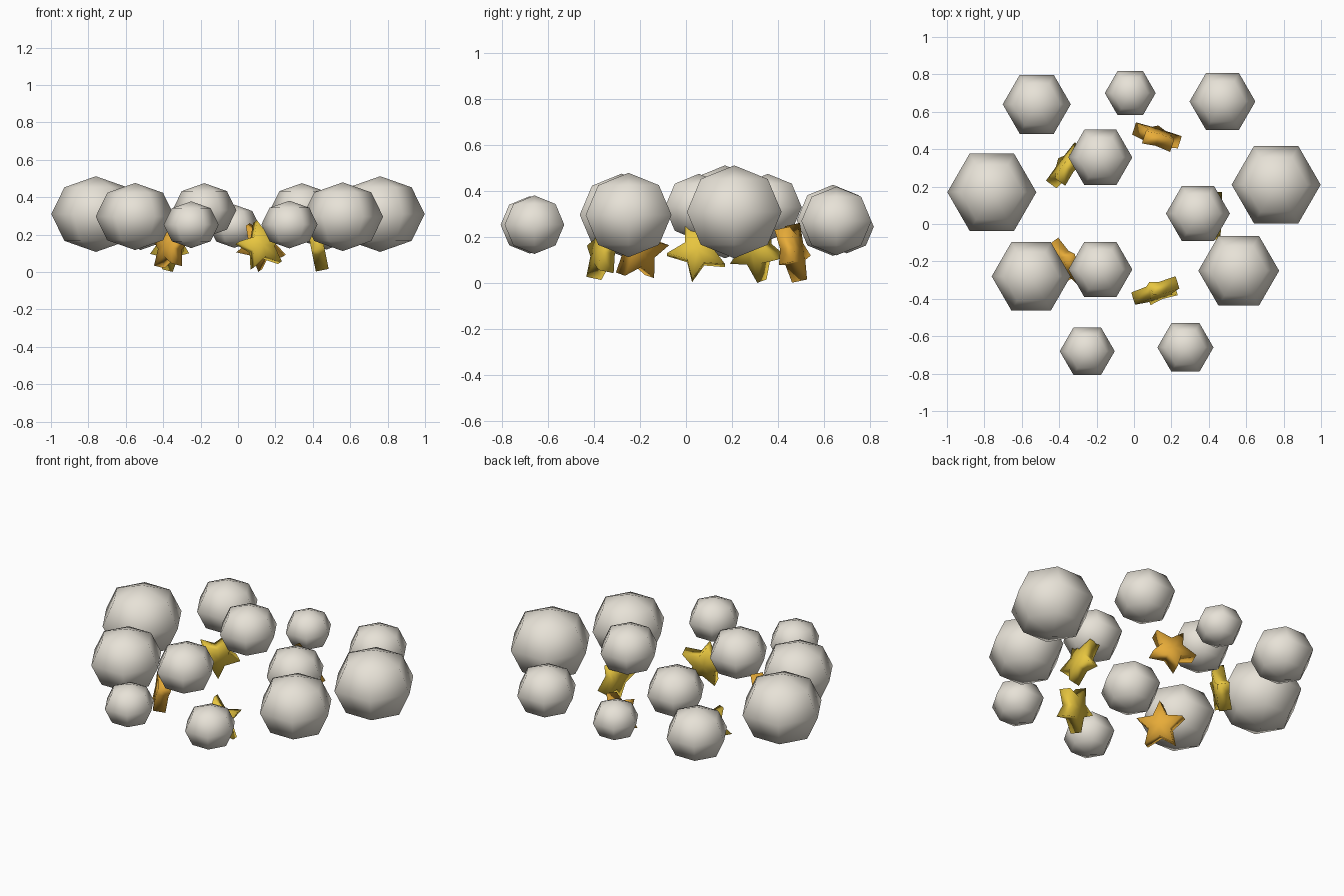
import bpy
import bmesh
from math import sin, cos, pi, radians
from mathutils import Matrix, Vector

cube = bpy.data.objects.get("Cube")
if cube:
    bpy.data.objects.remove(cube, do_unlink=True)


def material(name, rgb):
    mat = bpy.data.materials.new(name)
    mat.use_nodes = True
    mat.diffuse_color = (*rgb, 1)
    bsdf = mat.node_tree.nodes["Principled BSDF"]
    bsdf.inputs["Base Color"].default_value = (*rgb, 1)
    bsdf.inputs["Roughness"].default_value = 0.8
    return mat


def finish(bm, name, mat, smooth=True):
    bmesh.ops.recalc_face_normals(bm, faces=bm.faces)
    for face in bm.faces:
        face.smooth = smooth
    mesh = bpy.data.meshes.new(name)
    bm.to_mesh(mesh)
    bm.free()
    mesh.materials.append(mat)
    obj = bpy.data.objects.new(name, mesh)
    bpy.context.collection.objects.link(obj)
    return obj


cloud_white = material("cloud white", (0.80, 0.76, 0.68))
yellow = material("star yellow", (0.80, 0.56, 0.05))
orange = material("star orange", (0.80, 0.41, 0.04))


# Cloud puffs: six-sided, slightly flattened low-poly balls
def puff(x, y, z, radius):
    bm = bmesh.new()
    bmesh.ops.create_uvsphere(bm, u_segments=6, v_segments=4, radius=radius)
    place = (Matrix.Translation((x, y, z)) @ Matrix.Diagonal((1, 1, 0.85, 1))
             @ Matrix.Rotation(pi / 2, 4, "Z"))
    bmesh.ops.transform(bm, matrix=place, verts=bm.verts)
    finish(bm, "cloud_puff", cloud_white)


for spec in [
    (-0.76, 0.17, 0.31, 0.238), (0.76, 0.21, 0.31, 0.238),
    (-0.55, -0.28, 0.297, 0.211), (0.56, -0.25, 0.296, 0.216),
    (-0.52, 0.64, 0.273, 0.182), (0.473, 0.655, 0.27, 0.176),
    (-0.18, 0.356, 0.33, 0.171), (-0.18, -0.243, 0.33, 0.171),
    (0.342, 0.056, 0.33, 0.171), (-0.02, 0.70, 0.245, 0.136),
    (-0.25, -0.68, 0.253, 0.147), (0.275, -0.66, 0.254, 0.15),
]:
    puff(*spec)


# Hanging stars: thick five-pointed plates in a ring, facing outward and up
def star(angle, roll, mat):
    outer, inner, half = 0.135, 0.064, 0.035
    tilt = 0.2
    bm = bmesh.new()
    rim = []
    for i in range(10):
        r = inner if i % 2 else outer
        a = pi / 2 + roll + i * pi / 5
        rim.append(bm.verts.new((r * cos(a), r * sin(a), -half)))
    base = bm.faces.new(rim)
    new = bmesh.ops.extrude_face_region(bm, geom=[base])["geom"]
    top = [v for v in new if isinstance(v, bmesh.types.BMVert)]
    bmesh.ops.translate(bm, verts=top, vec=(0, 0, 2 * half))
    caps = [f for f in bm.faces if len(f.verts) == 10]
    bmesh.ops.poke(bm, faces=caps)
    out = Vector((cos(angle), sin(angle), 0))
    up = Vector((0, 0, 1))
    side = Vector((-sin(angle), cos(angle), 0))
    axes = Matrix((side, up * cos(tilt) - out * sin(tilt),
                   out * cos(tilt) + up * sin(tilt))).transposed().to_4x4()
    centre = Vector((-0.01, 0.052, 0.14)) + out * 0.434
    bmesh.ops.transform(bm, matrix=Matrix.Translation(centre) @ axes, verts=bm.verts)
    finish(bm, "hanging_star", mat)


for i, roll in enumerate((25, 42, 32, 4, 11)):
    star(i * 2 * pi / 5, radians(roll), orange if i % 2 else yellow)
